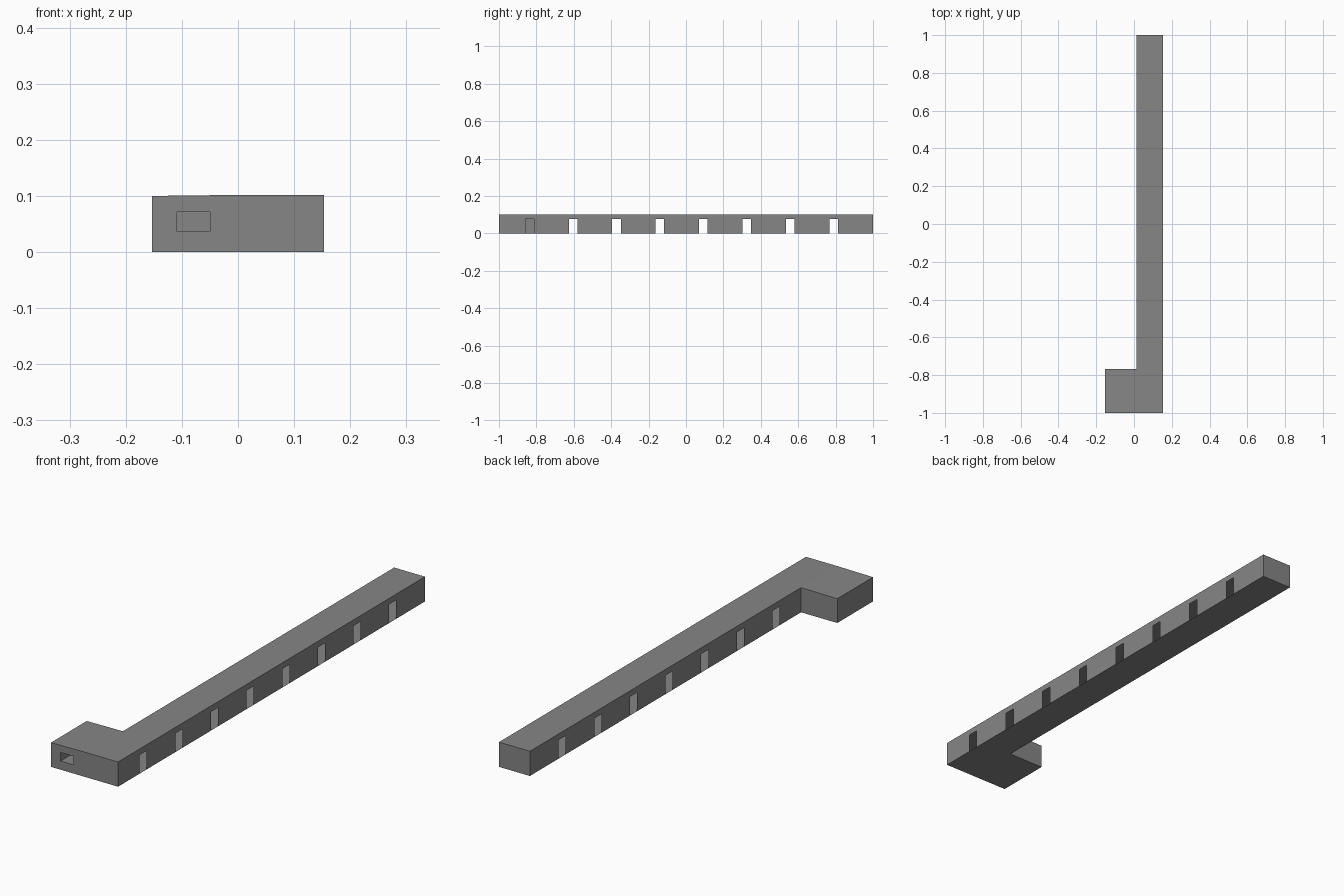
import bpy, bmesh
from mathutils import Vector

if "Cube" in bpy.data.objects:
    bpy.data.objects.remove(bpy.data.objects["Cube"])

# overall plan of the L-shaped building
E, W, INNER = 0.153, -0.153, 0.012
FRONT, BACK, WING = -1.0, 1.0, -0.767
H_BAR, H_WING = 0.102, 0.1
DOOR_W, DOOR_H = 0.046, 0.077
DOORS = [-0.836 + 0.2322 * i for i in range(8)]

# dark grey for the whole building
GREY = bpy.data.materials.new("dark_grey")
GREY.diffuse_color = (0.24, 0.24, 0.24, 1)
GREY.use_nodes = True
GREY.node_tree.nodes["Principled BSDF"].inputs["Base Color"].default_value = GREY.diffuse_color


def make_object(name, faces):
    bm = bmesh.new()
    for pts in faces:
        bm.faces.new([bm.verts.new(p) for p in pts])
    bmesh.ops.remove_doubles(bm, verts=bm.verts, dist=1e-5)
    me = bpy.data.meshes.new(name)
    bm.to_mesh(me)
    bm.free()
    me.materials.append(GREY)
    ob = bpy.data.objects.new(name, me)
    bpy.context.collection.objects.link(ob)
    return ob


def wall(name, p, q, hp, hq, openings=()):
    """Thin wall from p to q; openings are (start, end, sill, head) along it."""
    p, q = Vector(p), Vector(q)
    length = (q - p).length

    def at(s, z):
        xy = p.lerp(q, s / length)
        return (xy.x, xy.y, z)

    def top(s):
        return hp + (hq - hp) * s / length

    def quad(a, b, za, zb, zc, zd):
        return [at(a, za), at(b, zb), at(b, zc), at(a, zd)]

    faces, s = [], 0.0
    for a, b, sill, head in sorted(openings):
        faces.append(quad(s, a, 0, 0, top(a), top(s)))
        if sill > 0:
            faces.append(quad(a, b, 0, 0, sill, sill))
        faces.append(quad(a, b, head, head, top(b), top(a)))
        s = b
    faces.append(quad(s, length, 0, 0, top(length), top(s)))
    return make_object(name, faces)


def door(s):
    return (s - DOOR_W / 2, s + DOOR_W / 2, 0, DOOR_H)


# long walls with rows of doorways
wall("right_wall", (E, FRONT), (E, BACK), H_BAR, H_BAR,
     [door(y - FRONT) for y in DOORS])
wall("left_wall", (INNER, BACK), (INNER, WING), H_BAR, H_BAR,
     [door(BACK - y) for y in DOORS[1:]])
wall("back_wall", (E, BACK), (INNER, BACK), H_BAR, H_BAR)

# wing walls, with one small window at the front
wall("wing_back_wall", (INNER, WING), (W, WING), H_BAR, H_WING)
wall("wing_left_wall", (W, WING), (W, FRONT), H_WING, H_WING)
wall("wing_front_wall", (W, FRONT), (INNER, FRONT), H_WING, H_BAR,
     [(-0.109 - W, -0.05 - W, 0.037, 0.071)])
wall("front_wall", (INNER, FRONT), (E, FRONT), H_BAR, H_BAR)

# roof and floor slabs
make_object("roof", [
    [(INNER, FRONT, H_BAR), (E, FRONT, H_BAR), (E, BACK, H_BAR),
     (INNER, BACK, H_BAR), (INNER, WING, H_BAR)],
    [(W, FRONT, H_WING), (INNER, FRONT, H_BAR),
     (INNER, WING, H_BAR), (W, WING, H_WING)],
])
make_object("floor", [[(W, FRONT, 0), (W, WING, 0), (INNER, WING, 0),
                       (INNER, BACK, 0), (E, BACK, 0), (E, FRONT, 0)]])
